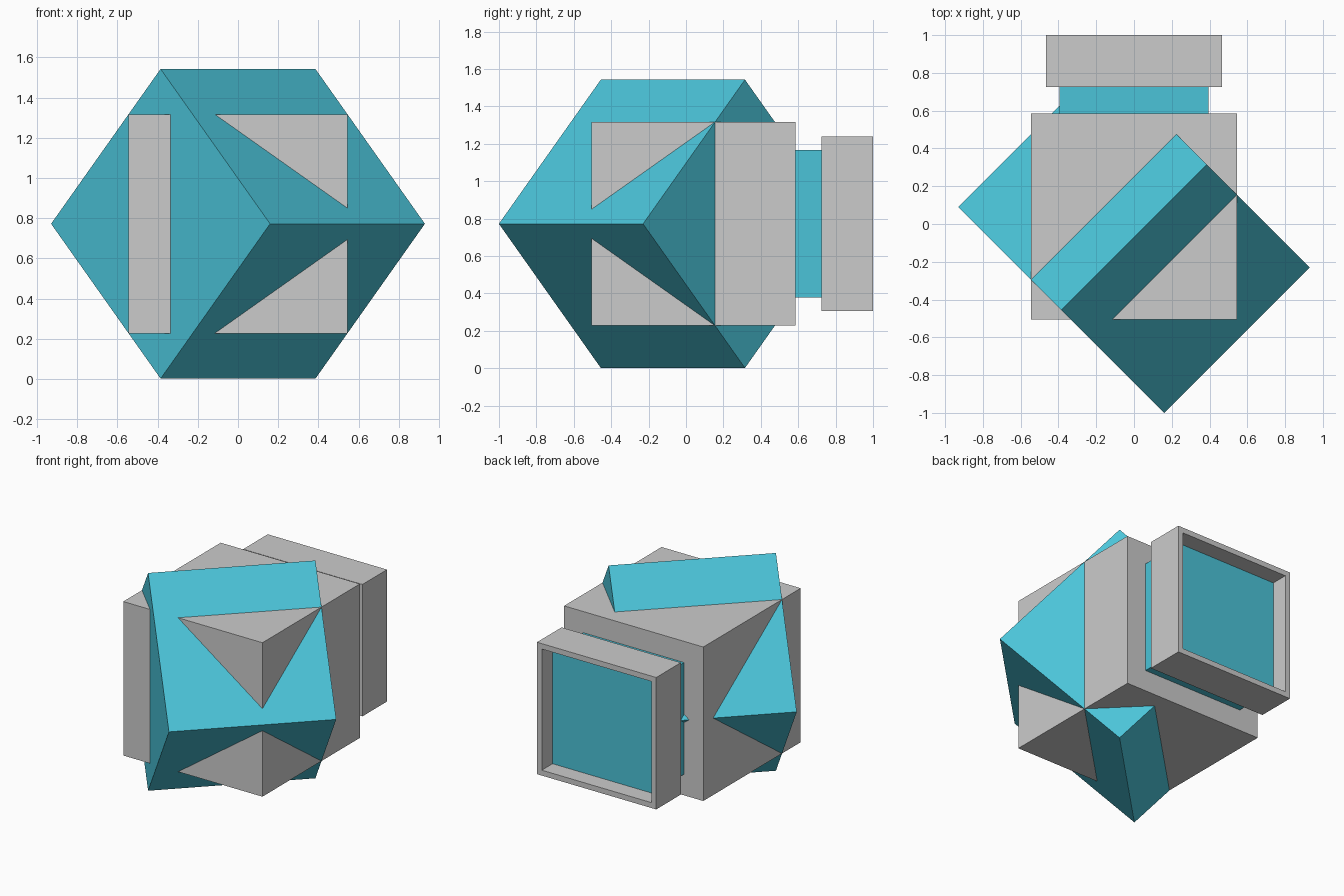
import bpy, bmesh
from math import radians

if "Cube" in bpy.data.objects:
    bpy.data.objects.remove(bpy.data.objects["Cube"])

teal = bpy.data.materials.new("teal")
teal.diffuse_color = (0.07, 0.55, 0.69, 1)
teal.use_nodes = True
teal.node_tree.nodes["Principled BSDF"].inputs["Base Color"].default_value = teal.diffuse_color
grey = bpy.data.materials.new("grey")
grey.diffuse_color = (0.8, 0.8, 0.8, 1)
grey.use_nodes = True
grey.node_tree.nodes["Principled BSDF"].inputs["Base Color"].default_value = grey.diffuse_color
CZ = 0.772  # shared centre height


def box(name, size, y, rot=(0, 0, 0), mat=None):
    bpy.ops.mesh.primitive_cube_add(size=1)
    ob = bpy.context.object
    ob.name = name
    for v in ob.data.vertices:
        v.co = [c * s for c, s in zip(v.co, size)]
    ob.location = (0, y, CZ)
    ob.rotation_euler = [radians(a) for a in rot]
    if mat:
        ob.data.materials.append(mat)
    return ob


# Two interlocking cubes
S = 1.09
box("upright_cube", (S, S, S), 0.04)
box("tilted_cube", (S, S, S), -0.07, rot=(45, 0, 45), mat=teal)

# Square neck joining the cube to the rear frame
box("rear_neck", (0.79, 0.14, 0.79), 0.655, mat=teal)

# Rear frame with a recessed coloured panel
frame = box("rear_frame", (0.934, 0.275, 0.934), 0.8625, mat=grey)
frame.data.materials.append(teal)
bm = bmesh.new()
bm.from_mesh(frame.data)
bm.normal_update()
back = max(bm.faces, key=lambda f: f.normal.y)
bmesh.ops.inset_region(bm, faces=[back], thickness=0.054)
panel = bmesh.ops.extrude_discrete_faces(bm, faces=[back])["faces"][0]
bmesh.ops.translate(bm, verts=panel.verts, vec=(0, -0.12, 0))
panel.material_index = 1
bm.to_mesh(frame.data)
bm.free()
